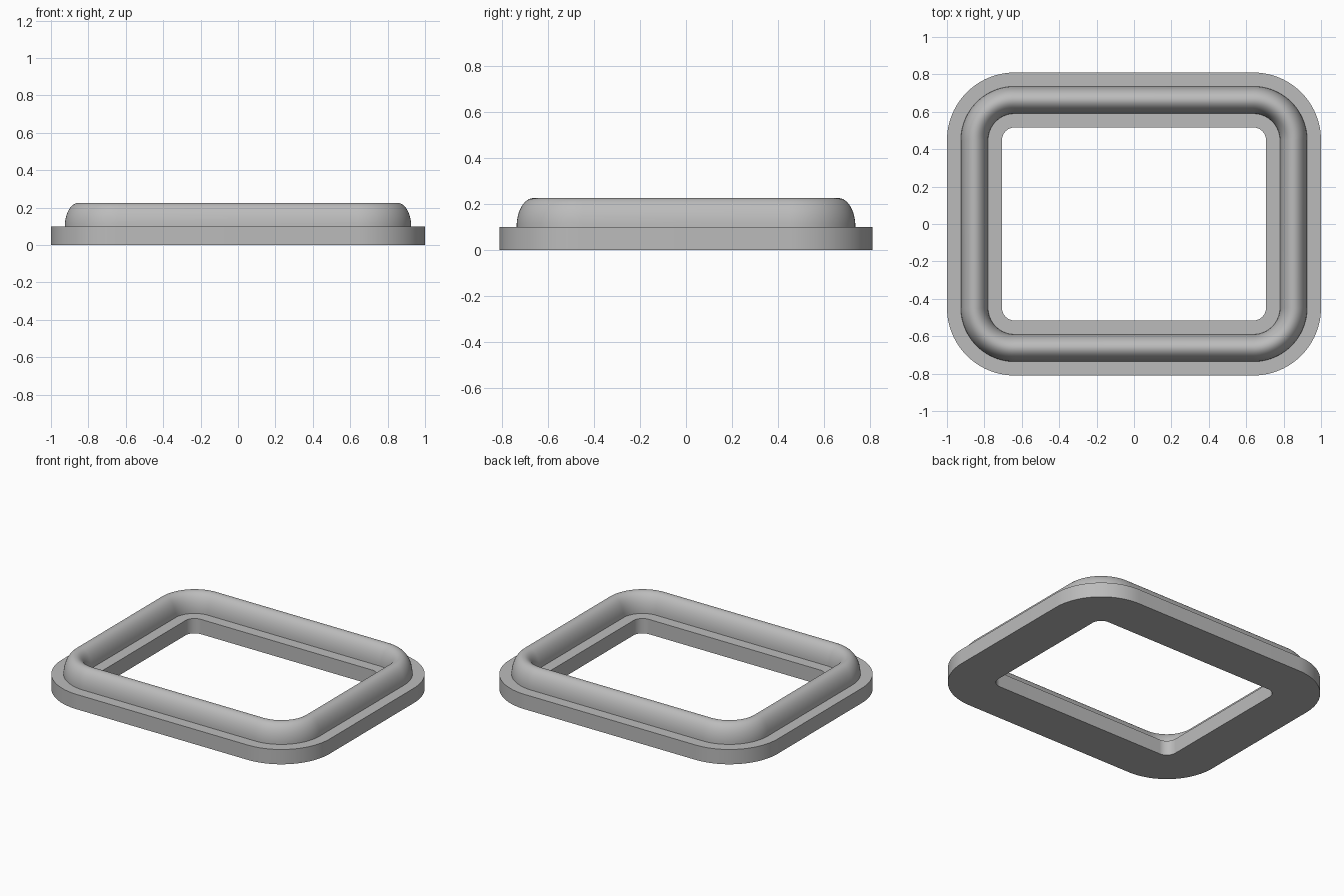
import bpy, bmesh, math

if "Cube" in bpy.data.objects:
    bpy.data.objects.remove(bpy.data.objects["Cube"])

# Centre line of the frame: a rounded rectangle
HX, HY, R, SEG = 0.853, 0.663, 0.215, 24

grey = bpy.data.materials.new("grey")
grey.diffuse_color = (0.5, 0.5, 0.5, 1)
grey.use_nodes = True
grey.node_tree.nodes["Principled BSDF"].inputs["Base Color"].default_value = grey.diffuse_color


def ring(d, z):
    """Rounded rectangle offset outward by d from the centre line."""
    pts = []
    for k, (sx, sy) in enumerate([(1, 1), (-1, 1), (-1, -1), (1, -1)]):
        for i in range(SEG + 1):
            a = (k + i / SEG) * math.pi / 2
            pts.append((sx * (HX - R) + (R + d) * math.cos(a),
                        sy * (HY - R) + (R + d) * math.sin(a), z))
    return pts


def sweep(name, profile):
    """Sweep a closed (offset, height) profile around the frame."""
    bm = bmesh.new()
    rings = [[bm.verts.new(p) for p in ring(d, z)] for d, z in profile]
    for r0, r1 in zip(rings, rings[1:] + rings[:1]):
        for i in range(len(r0)):
            j = (i + 1) % len(r0)
            bm.faces.new((r0[i], r0[j], r1[j], r1[i]))
    bmesh.ops.recalc_face_normals(bm, faces=bm.faces)
    me = bpy.data.meshes.new(name)
    bm.to_mesh(me)
    bm.free()
    me.materials.append(grey)
    ob = bpy.data.objects.new(name, me)
    bpy.context.collection.objects.link(ob)
    bpy.ops.object.select_all(action='DESELECT')
    ob.select_set(True)
    bpy.context.view_layer.objects.active = ob
    bpy.ops.object.shade_smooth_by_angle(angle=math.radians(35))


# Flat base flange
W = 0.147
sweep("base_flange", [(W, 0), (W, 0.1), (-W, 0.1), (-W, 0)])

# Raised half-elliptical bead on top of the flange
N = 24
sweep("raised_bead", [(0.073 * math.cos(math.pi * i / N),
                       0.1 + 0.125 * math.sin(math.pi * i / N))
                      for i in range(N + 1)])
